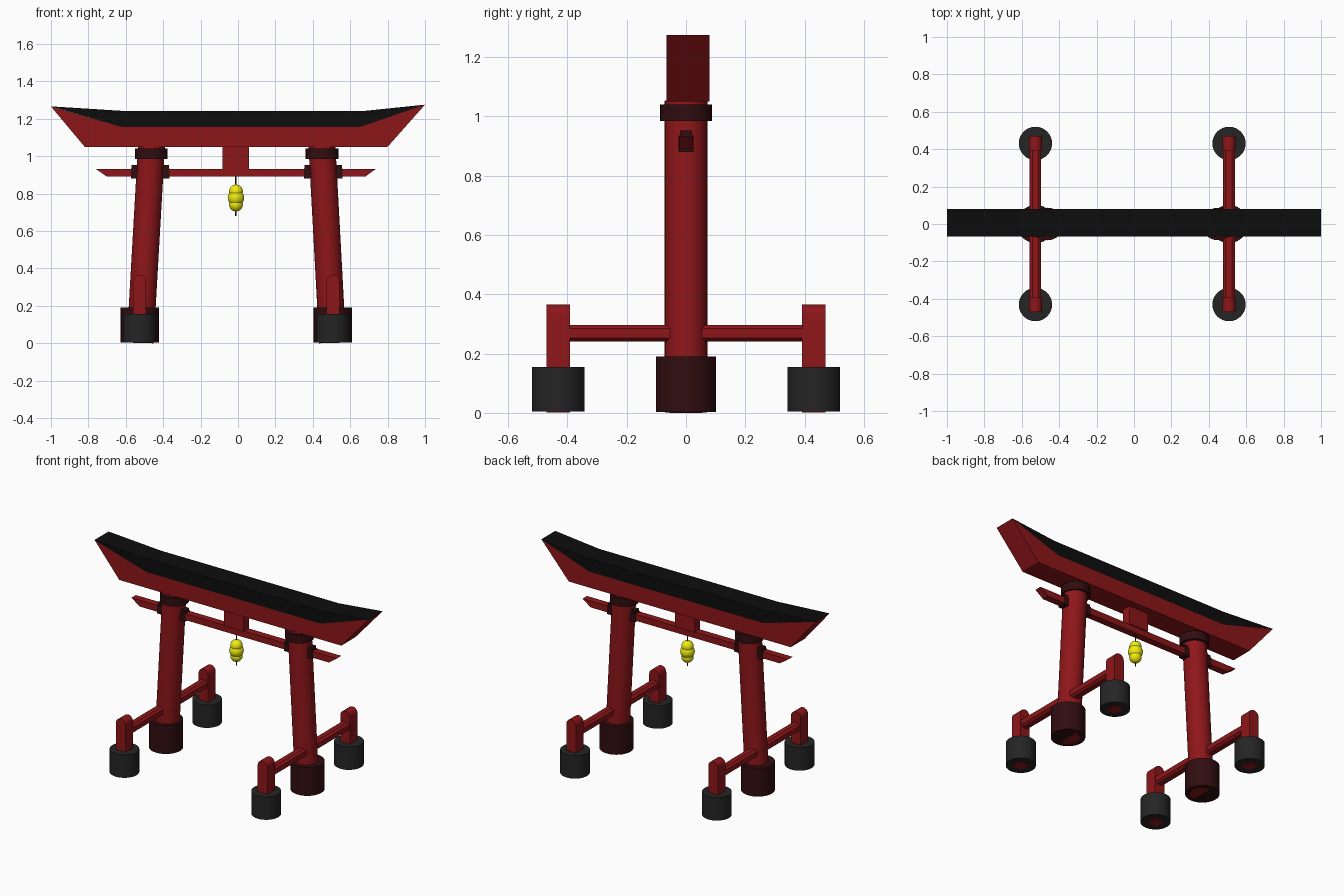
import bpy, bmesh, math
from mathutils import Vector

if "Cube" in bpy.data.objects:
    bpy.data.objects.remove(bpy.data.objects["Cube"])


def material(name, rgb):
    m = bpy.data.materials.new(name)
    m.diffuse_color = (*rgb, 1)
    m.use_nodes = True
    m.node_tree.nodes["Principled BSDF"].inputs["Base Color"].default_value = m.diffuse_color
    return m


RED = material("red paint", (0.27, 0.008, 0.01))
DARK = material("dark red", (0.03, 0.004, 0.005))
BLACK = material("black roof", (0.004, 0.004, 0.004))
GREY = material("charcoal", (0.018, 0.018, 0.018))
YELLOW = material("yellow", (0.87, 0.85, 0.005))


def add(name, bm, mat, smooth=False):
    bmesh.ops.recalc_face_normals(bm, faces=bm.faces)
    me = bpy.data.meshes.new(name)
    bm.to_mesh(me)
    bm.free()
    me.materials.append(mat)
    ob = bpy.data.objects.new(name, me)
    bpy.context.collection.objects.link(ob)
    if smooth:
        bpy.ops.object.select_all(action='DESELECT')
        ob.select_set(True)
        bpy.context.view_layer.objects.active = ob
        bpy.ops.object.shade_smooth_by_angle(angle=math.radians(35))
    return ob


def slab(name, pts, y0, y1, mat, smooth=False):
    """Extrude an x-z outline from y0 to y1."""
    bm = bmesh.new()
    f = bm.faces.new([bm.verts.new((x, y0, z)) for x, z in pts])
    new = bmesh.ops.extrude_face_region(bm, geom=[f])["geom"]
    bmesh.ops.translate(bm, vec=(0, y1 - y0, 0),
                        verts=[v for v in new if isinstance(v, bmesh.types.BMVert)])
    return add(name, bm, mat, smooth)


def box(name, x0, x1, y0, y1, z0, z1, mat):
    return slab(name, [(x0, z0), (x1, z0), (x1, z1), (x0, z1)], y0, y1, mat)


def rod(name, a, b, r, mat, sides=32):
    a, b = Vector(a), Vector(b)
    bm = bmesh.new()
    bmesh.ops.create_cone(bm, cap_ends=True, segments=sides, radius1=r, radius2=r,
                          depth=(b - a).length)
    ob = add(name, bm, mat, True)
    ob.location = (a + b) / 2
    ob.rotation_euler = (b - a).to_track_quat('Z', 'Y').to_euler()
    return ob


# Upswept top beam with black roof band
slab("top_beam", [(-0.82, 1.05), (0.80, 1.05), (1, 1.275), (0.65, 1.155),
                  (-0.62, 1.155), (-1, 1.265)], -0.066, 0.079, RED)
slab("roof_band", [(-0.62, 1.155), (0.65, 1.155), (1, 1.275), (0.68, 1.242),
                   (-0.62, 1.242), (-1, 1.266)], -0.066, 0.079, BLACK)

# Lower tie beam and centre plaque
slab("tie_beam", [(-0.70, 0.89), (0.68, 0.89), (0.738, 0.932), (-0.762, 0.932)],
     -0.023, 0.023, RED)
box("plaque", -0.082, 0.06, -0.03, 0.03, 0.93, 1.055, RED)

# Hanging lantern
rod("lantern_cord", (-0.011, 0, 0.68), (-0.011, 0, 0.9), 0.004, DARK, 8)
for i, (z, r) in enumerate([(0.811, 0.037), (0.777, 0.044), (0.741, 0.037)]):
    bm = bmesh.new()
    bmesh.ops.create_uvsphere(bm, u_segments=24, v_segments=14, radius=r)
    add(f"lantern_ball_{i}", bm, YELLOW, True).location = (-0.011, 0, z)

# (side, pillar foot x, pillar top x, base x, outrigger x)
for side, foot, top, base, out in [("left", -0.523, -0.463, -0.525, -0.527),
                                   ("right", 0.506, 0.449, 0.507, 0.508)]:
    # Leaning pillar, its sleeve, capital and wedges
    rod(f"{side}_pillar", (foot, 0, 0.003), (top, 0, 1.052), 0.072, RED)
    rod(f"{side}_pillar_base", (base, 0, 0.003), (base, 0, 0.19), 0.102, DARK)
    rod(f"{side}_capital", (top, 0, 0.985), (top, 0, 1.04), 0.087, DARK)
    mid = top + (foot - top) * 0.12
    box(f"{side}_wedge", mid - 0.103, mid + 0.103, -0.025, 0.025, 0.88, 0.935, DARK)
    box(f"{side}_wedge_top", mid - 0.1, mid + 0.1, -0.02, 0.02, 0.935, 0.953, DARK)
    # Chamfered crossbar through the pillar
    bar = [(out + x, 0.268 + z) for x, z in
           [(-0.016, -0.028), (0.016, -0.028), (0.031, -0.016), (0.031, 0.016),
            (0.016, 0.028), (-0.016, 0.028), (-0.031, 0.016), (-0.031, -0.016)]]
    slab(f"{side}_crossbar", bar, -0.43, 0.43, RED)
    # Front and back support posts with rounded tops
    w = 0.035
    arch = [(out - w, 0.002), (out + w, 0.002)]
    arch += [(out + w * math.cos(t * math.pi / 10), 0.331 + w * math.sin(t * math.pi / 10))
             for t in range(11)]
    for end, s in (("front", -1), ("back", 1)):
        y = 0.431 * s
        slab(f"{side}_{end}_post", arch, y - 0.039, y + 0.039, RED, True)
        rod(f"{side}_{end}_post_base", (out, y, 0.004), (out, y, 0.155), 0.089, GREY)
